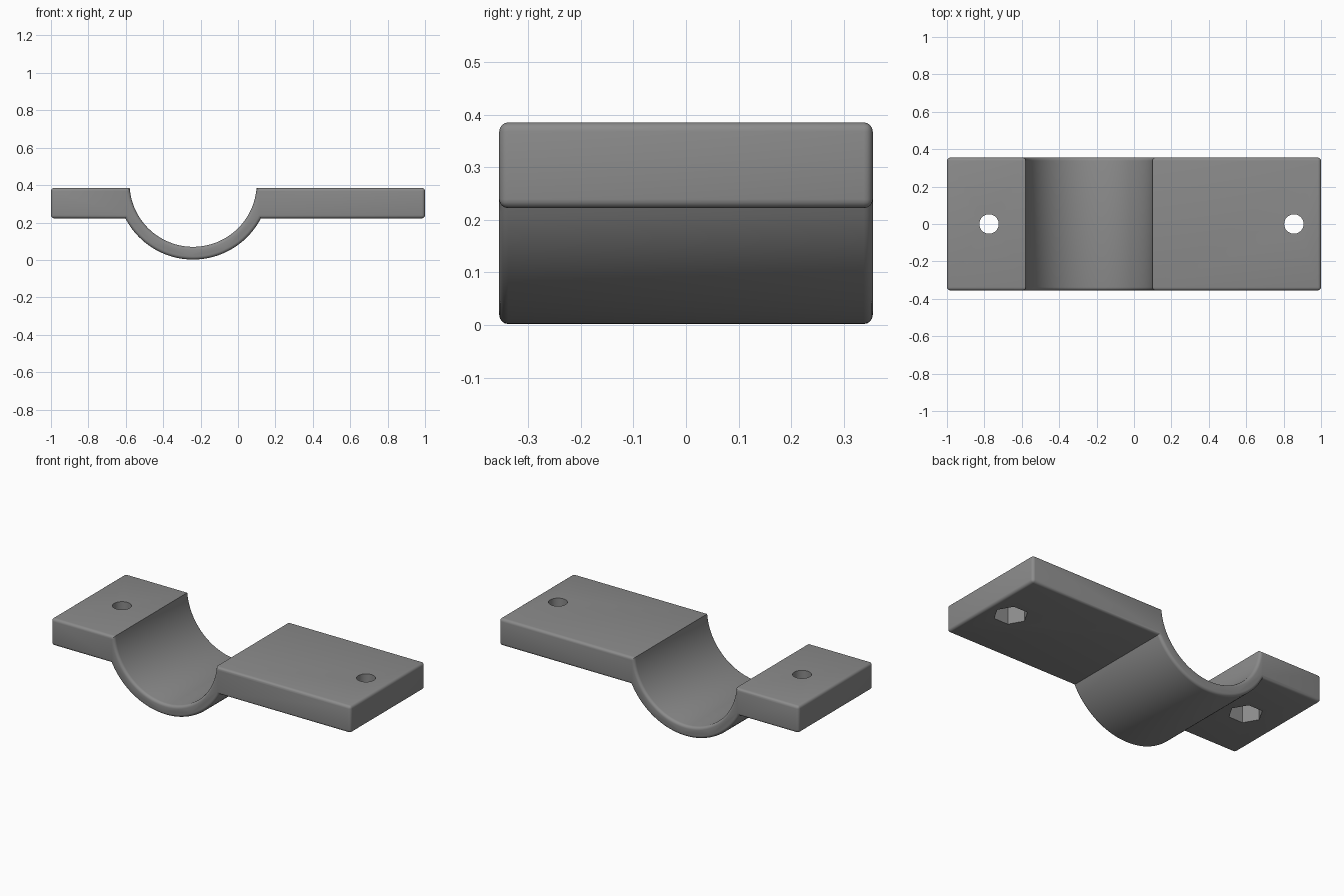
import bpy, bmesh, math

if "Cube" in bpy.data.objects:
    bpy.data.objects.remove(bpy.data.objects["Cube"])

CX, CZ = -0.24, 0.41            # axis of the trough
R_IN, R_OUT = 0.34, 0.408
TOP, BOTTOM, HALF_Y = 0.385, 0.222, 0.355
FILLET = 0.02
SEGMENTS = 64

grey = bpy.data.materials.new("mid grey")
grey.diffuse_color = (0.26, 0.26, 0.26, 1)
grey.use_nodes = True
grey.node_tree.nodes["Principled BSDF"].inputs["Base Color"].default_value = grey.diffuse_color


def arc(radius, z_end):
    """Points of the lower arc from left to right, ending at height z_end."""
    a = math.asin((z_end - CZ) / radius)
    start, end = math.pi - a, 2 * math.pi + a
    return [(CX + radius * math.cos(start + (end - start) * i / SEGMENTS),
             CZ + radius * math.sin(start + (end - start) * i / SEGMENTS))
            for i in range(SEGMENTS + 1)]


# Clamp profile: two flanges joined by a half-round trough
profile = [(-1, BOTTOM)] + arc(R_OUT, BOTTOM) + [(1, BOTTOM), (1, TOP)]
profile += arc(R_IN, TOP)[::-1] + [(-1, TOP)]

bm = bmesh.new()
verts = [bm.verts.new((x, -HALF_Y, z)) for x, z in profile]
face = bm.faces.new(verts)
out = bmesh.ops.extrude_face_region(bm, geom=[face])
moved = [g for g in out["geom"] if isinstance(g, bmesh.types.BMVert)]
bmesh.ops.translate(bm, verts=moved, vec=(0, 2 * HALF_Y, 0))
bmesh.ops.recalc_face_normals(bm, faces=bm.faces)

# Round the rims of both side faces and the outer flange ends
edges = []
for e in bm.edges:
    a, b = (v.co for v in e.verts)
    along_y = abs(a.y - b.y) > 0.1
    if not along_y or abs(a.x) > 0.99:
        edges.append(e)
bmesh.ops.bevel(bm, geom=edges, offset=FILLET, segments=4, profile=0.5,
                affect='EDGES', clamp_overlap=True)
bmesh.ops.recalc_face_normals(bm, faces=bm.faces)
mesh = bpy.data.meshes.new("clamp_body")
bm.to_mesh(mesh)
bm.free()
clamp = bpy.data.objects.new("clamp_body", mesh)
bpy.context.collection.objects.link(clamp)
mesh.materials.append(grey)


def cut(name, sides, radius, x, z0, z1, turn=0):
    """Cut a vertical prism out of the clamp."""
    bpy.ops.mesh.primitive_cylinder_add(
        vertices=sides, radius=radius, depth=z1 - z0,
        location=(x, 0, (z0 + z1) / 2), rotation=(0, 0, turn))
    tool = bpy.context.object
    tool.name = name
    tool.data.materials.append(grey)
    tool.hide_render = True
    tool.hide_set(True)
    mod = clamp.modifiers.new(name, 'BOOLEAN')
    mod.object = tool
    mod.operation = 'DIFFERENCE'
    mod.solver = 'EXACT'


# Bolt holes with hexagonal nut pockets underneath
for side, x in (("left", -0.775), ("right", 0.855)):
    cut(side + "_bolt_hole_cutter", 32, 0.052, x, 0.1, 0.5)
    # a cylinder's first corner lies on y, so turn it onto x
    cut(side + "_nut_pocket_cutter", 6, 0.094, x, 0.1, BOTTOM + 0.11, math.pi / 6)

# Apply the cuts, remove the cutters, then smooth the rounded surfaces
bpy.ops.object.select_all(action='DESELECT')
clamp.select_set(True)
bpy.context.view_layer.objects.active = clamp
for name in [m.name for m in clamp.modifiers]:
    bpy.ops.object.modifier_apply(modifier=name)
for obj in [o for o in bpy.data.objects if o.name.endswith("_cutter")]:
    bpy.data.objects.remove(obj)
bpy.ops.object.shade_smooth_by_angle(angle=math.radians(30))
